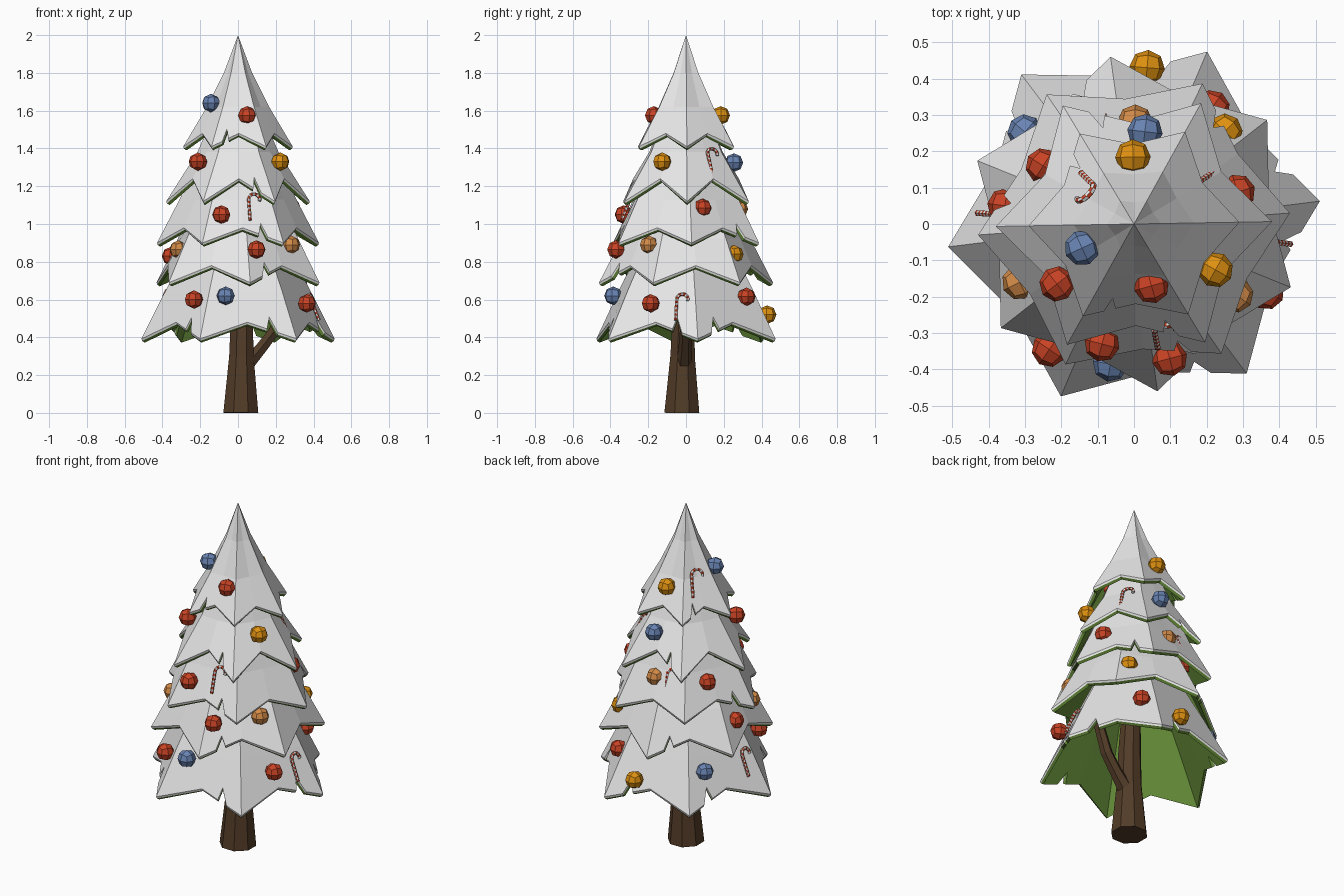
import bpy, bmesh, math
from mathutils import Vector

if "Cube" in bpy.data.objects:
    bpy.data.objects.remove(bpy.data.objects["Cube"])


def mat(name, rgb):
    m = bpy.data.materials.new(name)
    m.diffuse_color = (*rgb, 1)
    m.use_nodes = True
    m.node_tree.nodes["Principled BSDF"].inputs["Base Color"].default_value = m.diffuse_color
    return m


SNOW = mat("snow white", (0.8, 0.8, 0.8))
GREEN = mat("needle green", (0.13, 0.26, 0.04))
BARK = mat("bark brown", (0.085, 0.045, 0.021))
RED = mat("bauble red", (0.58, 0.055, 0.018))
BLUE = mat("bauble blue", (0.14, 0.23, 0.45))
GOLD = mat("bauble gold", (0.73, 0.28, 0.005))
TAN = mat("bauble amber", (0.66, 0.26, 0.065))


def finish(bm, name, mats):
    bmesh.ops.remove_doubles(bm, verts=bm.verts, dist=0.0005)
    bmesh.ops.recalc_face_normals(bm, faces=bm.faces)
    me = bpy.data.meshes.new(name)
    bm.to_mesh(me)
    bm.free()
    for m in mats:
        me.materials.append(m)
    ob = bpy.data.objects.new(name, me)
    bpy.context.collection.objects.link(ob)
    return ob


def sweep(name, path, radii, sides, ref, mats, rule=lambda i, j: 0):
    """Tube along a path; ref is a direction never parallel to it."""
    bm = bmesh.new()
    path = [Vector(p) for p in path]
    ref = Vector(ref)
    rings = []
    for i, p in enumerate(path):
        d = (path[min(i + 1, len(path) - 1)] - path[max(i - 1, 0)]).normalized()
        a = d.cross(ref).normalized()
        b = d.cross(a)
        rings.append([bm.verts.new(p + radii[i] * (a * math.cos(t) + b * math.sin(t)))
                      for t in (math.tau * (j + 0.5) / sides for j in range(sides))])
    for i in range(len(rings) - 1):
        for j in range(sides):
            k = (j + 1) % sides
            f = bm.faces.new((rings[i][j], rings[i][k], rings[i + 1][k], rings[i + 1][j]))
            f.material_index = rule(i, j)
    bm.faces.new(rings[0])
    bm.faces.new(rings[-1])
    return finish(bm, name, mats)


def shift(p, dr, dz):
    r = math.hypot(p.x, p.y)
    s = max(r - dr, 0) / r if r > 1e-6 else 0
    return Vector((p.x * s, p.y * s, p.z - dz))


def tier(name, offset, ridge, valley, notches):
    """Six-pointed skirt: snow outside, green inside, notched hem."""
    rows = []
    for rd, vl in zip(ridge, valley):
        row = []
        for k in range(12):
            r, z = vl if k % 2 else rd
            a = math.radians(offset + 30 * k)
            row.append(Vector((r * math.cos(a), r * math.sin(a), z)))
        rows.append(row)
    hem = []
    for k in range(12):
        n = (k + 1) % 12
        pts = [rows[0][k]]
        if k in notches:
            low = lambda f: rows[0][k].lerp(rows[0][n], f)
            pts += [low(0.4), low(0.5).lerp(rows[1][k].lerp(rows[1][n], 0.5), 0.33), low(0.62)]
        hem.append(pts)
    bm = bmesh.new()

    def skin(dr, dz, material):
        h = [[bm.verts.new(shift(p, dr, dz)) for p in pts] for pts in hem]
        up = [[bm.verts.new(shift(p, dr, dz)) for p in row] for row in rows[1:]]
        for k in range(12):
            n = (k + 1) % 12
            faces = [h[k] + [h[n][0], up[0][n], up[0][k]]]
            faces += [[a[k], a[n], b[n], b[k]] for a, b in zip(up, up[1:])]
            for f in faces:
                bm.faces.new(f).material_index = material
        return [v for pts in h for v in pts]

    outer = skin(0, 0, 0)
    inner = skin(0.018, 0.02, 1)
    mid = [bm.verts.new(shift(v.co, 0.004, 0.011)) for v in outer]
    for a, b, m in ((outer, mid, 0), (mid, inner, 1)):
        for i in range(len(a)):
            j = (i + 1) % len(a)
            bm.faces.new((a[i], a[j], b[j], b[i])).material_index = m
    return finish(bm, name, [SNOW, GREEN])


# Foliage tiers, bottom to top
tier("tier_1", 7, [(.515, .392), (.385, .65), (.25, .9)],
     [(.41, .48), (.33, .65), (.22, .9)], {0, 2, 4, 7, 9, 11})
tier("tier_2", 38, [(.465, .69), (.345, .92), (.25, 1.1)],
     [(.375, .78), (.31, .92), (.21, 1.1)], {2, 8})
tier("tier_3", 4, [(.43, .90), (.31, 1.13), (.2, 1.38)],
     [(.345, .98), (.27, 1.13), (.17, 1.38)], {1, 5, 9})
tier("tier_4", 1, [(.38, 1.12), (.215, 1.38), (.12, 1.6)],
     [(.28, 1.24), (.195, 1.38), (.1, 1.6)], {3, 9})
tier("tier_5", 1, [(.29, 1.41), (.165, 1.62), (.075, 1.8), (0, 2.0)],
     [(.22, 1.48), (.137, 1.62), (.06, 1.8), (0, 2.0)], {4, 8})

# Trunk and side branch
sweep("trunk", [(.015, -.022, 0), (.018, -.018, .3), (.02, -.013, .5), (.01, 0, .95)],
      [.1, .07, .063, .045], 8, (0, 1, 0), [BARK])
sweep("branch", [(.04, -.01, .25), (.12, -.005, .34), (.19, 0, .43), (.25, 0, .6)],
      [.045, .035, .033, .028], 6, (0, 1, 0), [BARK])

# Baubles: subdivided cubes pushed out to a ball
BAUBLES = {
    "red": (RED, [(.048, -.17, 1.575), (-.212, -.165, 1.33), (-.088, -.33, 1.05),
                  (.098, -.37, .865), (-.355, .05, .83), (.285, .088, 1.085),
                  (-.233, -.345, .6), (.365, -.187, .58), (.215, .32, .615),
                  (-.25, .16, 1.07)]),
    "blue": (BLUE, [(-.143, -.066, 1.64), (-.065, -.385, .62), (.03, .254, 1.325),
                    (-.3, .253, .59)]),
    "gold": (GOLD, [(.224, -.126, 1.33), (-.003, .184, 1.575), (.25, .255, .84),
                    (.036, .43, .52)]),
    "amber": (TAN, [(-.315, -.16, .865), (.28, -.195, .89), (.003, .28, 1.08)]),
}
for colour, (material, spots) in BAUBLES.items():
    for n, spot in enumerate(spots):
        bm = bmesh.new()
        bmesh.ops.create_cube(bm, size=1)
        bmesh.ops.subdivide_edges(bm, edges=bm.edges, cuts=1, use_grid_fill=True)
        turn = math.atan2(spot[1], spot[0])
        for v in bm.verts:
            v.co = v.co.normalized() * 0.049
        bmesh.ops.rotate(bm, verts=bm.verts, cent=(0, 0, 0),
                         matrix=Vector((1, 0, 0)).rotation_difference(
                             Vector((math.cos(turn), math.sin(turn), 0))).to_matrix())
        bmesh.ops.translate(bm, verts=bm.verts, vec=spot)
        finish(bm, f"{colour}_bauble_{n + 1}", [material])

# Striped candy canes: straight shaft plus a half-circle hook, leaning with the slope
CANES = [(.065, -.34, 1.02), (.43, -.055, .49), (.215, .14, 1.26),
         (-.145, .14, 1.53), (-.08, .315, 1.0), (-.43, .03, .51)]
for n, (x, y, z) in enumerate(CANES):
    out = Vector((x, y, 0)).normalized()
    right = Vector((0, 0, 1)).cross(out)
    up = (Vector((0, 0, 1)) - out * 0.4).normalized()
    base, R, L = Vector((x, y, z)), 0.03, 0.12
    path = [base + up * (L * i / 10) for i in range(11)]
    top = path[-1] + right * R
    path += [top + R * (up * math.sin(t) - right * math.cos(t))
             for t in (math.pi * 1.1 * i / 8 for i in range(1, 9))]
    sweep(f"candy_cane_{n + 1}", path, [.009] * len(path), 6, right.cross(up),
          [SNOW, RED], lambda i, j: (i + j // 3) % 2)
